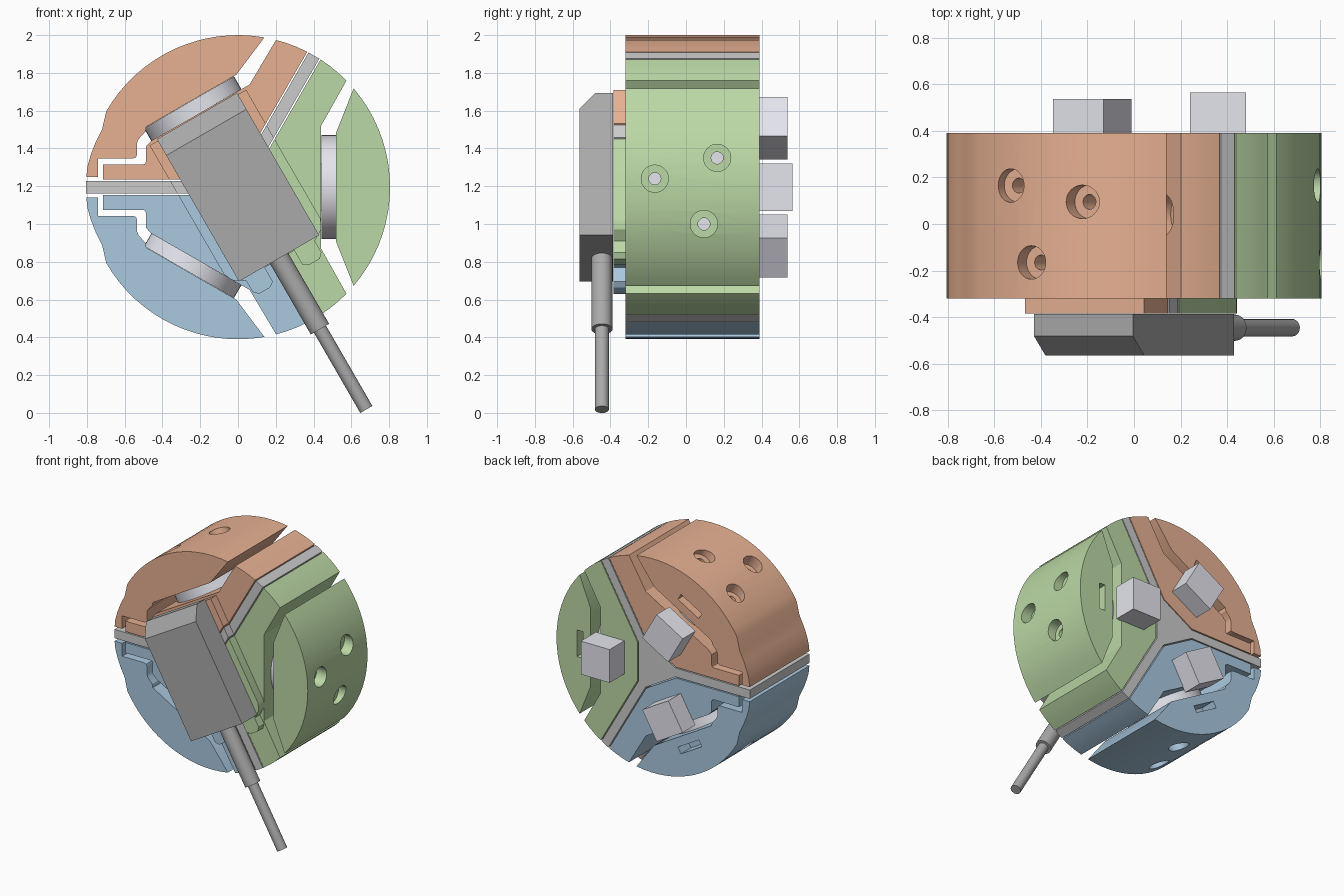
import bpy, bmesh
from math import sin, cos, radians, pi
from mathutils import Vector

if "Cube" in bpy.data.objects:
    bpy.data.objects.remove(bpy.data.objects["Cube"])

ZC, R = 1.195, 0.805          # body centre height and radius
Y0, Y1 = -0.32, 0.39          # front and back of the body
S3 = 3 ** 0.5


def material(name, rgb):
    m = bpy.data.materials.new(name)
    m.diffuse_color = (*rgb, 1)
    m.use_nodes = True
    m.node_tree.nodes["Principled BSDF"].inputs["Base Color"].default_value = m.diffuse_color
    return m


ORANGE = material("orange", (0.80, 0.44, 0.29))
GREEN = material("green", (0.50, 0.69, 0.38))
BLUE = material("blue", (0.40, 0.58, 0.74))
SILVER = material("silver", (0.78, 0.78, 0.85))
GREY = material("grey", (0.52, 0.52, 0.52))
DARK = material("dark_grey", (0.40, 0.40, 0.40))


def finish(name, bm, mat):
    bmesh.ops.recalc_face_normals(bm, faces=bm.faces)
    me = bpy.data.meshes.new(name)
    bm.to_mesh(me)
    bm.free()
    ob = bpy.data.objects.new(name, me)
    bpy.context.collection.objects.link(ob)
    if mat:
        me.materials.append(mat)
    return ob


def extrude(name, pts, vec, mat=None):
    """Solid from a planar 3D outline swept along vec."""
    bm = bmesh.new()
    f = bm.faces.new([bm.verts.new(p) for p in pts])
    r = bmesh.ops.extrude_face_region(bm, geom=[f])
    vs = [g for g in r["geom"] if isinstance(g, bmesh.types.BMVert)]
    bmesh.ops.translate(bm, verts=vs, vec=vec)
    return finish(name, bm, mat)


def prism(name, pts, y0, y1, mat=None):
    return extrude(name, [(x, y0, z + ZC) for x, z in pts], (0, y1 - y0, 0), mat)


def cyl(name, a, b, r, mat=None, n=32):
    a, b = Vector(a), Vector(b)
    q = Vector((0, 0, 1)).rotation_difference(b - a)
    ring = [a + q @ Vector((r * cos(2 * pi * i / n), r * sin(2 * pi * i / n), 0)) for i in range(n)]
    return extrude(name, ring, b - a, mat)


def boolean(ob, cutter, op="DIFFERENCE", keep=False):
    m = ob.modifiers.new("cut", "BOOLEAN")
    m.operation, m.solver, m.object = op, "EXACT", cutter
    bpy.context.view_layer.objects.active = ob
    bpy.ops.object.modifier_apply(modifier=m.name)
    if not keep:
        bpy.data.objects.remove(cutter)


def rot(p, deg):
    a = radians(deg)
    return (p[0] * cos(a) - p[1] * sin(a), p[0] * sin(a) + p[1] * cos(a))


def arc(a0, a1, n):
    return [rot((R, 0), a0 + (a1 - a0) * i / n) for i in range(n + 1)]


def sp(s, p):
    """Sensor frame: s runs down the cable, p across it."""
    return (0.5 * s + S3 / 2 * p, -S3 / 2 * s + 0.5 * p)


# Sector outlines (relative to the body centre)
H = 0.13
HT = S3 * H - 0.082
inner_green = ([(H, HT), (H, -HT)] + arc(-57.1, -44.5, 3) + [(0.44, -0.325), (0.44, 0.325)]
               + arc(44.5, 57.1, 3))
outer_green = arc(-40.5, 40.5, 18) + [(0.52, 0.29), (0.52, -0.29)]

inner_orange = ([rot(p, 120) for p in [(H, HT), (H, -HT)] + arc(-57.1, -44.5, 3) + [(0.44, -0.325)]]
                + [(-0.46, 0.245), (-0.487, 0.215), (-0.487, 0.137), (-0.491, 0.125), (-0.503, 0.12),
                   (-0.714, 0.12), (-0.714, 0.041)])
outer_orange = (arc(80, 150, 16)
                + [(-0.72, 0.305), (-0.755, 0.235), (-0.78, 0.17), (-0.797, 0.11), (-0.803, 0.055),
                   (-0.74, 0.055), (-0.74, 0.152), (-0.556, 0.152), (-0.54, 0.158), (-0.534, 0.172),
                   (-0.534, 0.235), (-0.526, 0.255), (-0.49, 0.295)]
                + [rot((0.52, 0.26), 120), rot((0.52, -0.29), 120)])


def flip(pts):
    return [(x, -z) for x, z in pts]


# Y-shaped divider
HG = 0.122
GT = S3 * HG - 0.066
divider_pts = [rot(p, a) for a in (0, 120, 240)
               for p in (rot((R, 0), -57.65), (HG, -GT), (HG, GT), rot((R, 0), 57.65))]
divider = prism("divider", divider_pts, Y0, Y1, GREY)

# Front mounting pad, shared outline clipped to each sector
half = [(-0.425, 0.295), (0.36, 0.295), (0.41, 0.275), (0.45, 0.21), (0.52, 0.21), (0.545, 0.185),
        (0.545, 0.12), (0.525, 0.09), (0.44, 0.09)]
pad_outline = [sp(s, p) for s, p in half] + [sp(s, -p) for s, p in reversed(half)]
pad_cutter = prism("pad_cutter", pad_outline, -0.385, Y0 + 0.01)
pad_cutter.hide_render = True


def pad(name, pts, mat):
    boolean(prism(name, pts, -0.45, -0.25, mat), pad_cutter, "INTERSECT", keep=True)


pad("divider_pad", divider_pts, GREY)

sectors = [
    ("right", 0, inner_green, outer_green, GREEN, 0.565),
    ("upper", 120, inner_orange, outer_orange, ORANGE, 0.537),
    ("lower", 240, flip(inner_orange), flip(outer_orange), BLUE, 0.537),
]
for name, ang, inner, outer, mat, cube_back in sectors:
    def loc(x, t, y):
        px, pz = rot((x, t), ang)
        return (px, y, pz + ZC)

    # Fixed inner block and its pad
    block = prism(name + "_inner_block", inner, Y0, Y1, mat)
    pad(name + "_pad", inner, mat)
    if name == "upper":
        # Access hole in the gap wall
        x, z = 0.115, 0.655
        boolean(block, cyl("hole_cutter", (x - 0.087, 0.04, z + ZC + 0.05),
                           (x + 0.087, 0.04, z + ZC - 0.05), 0.09))

    # Outer shell with counterbored screw holes and a slot in the back
    shell = prism(name + "_outer_shell", outer, Y0, Y1, mat)
    for y, t in ((-0.165, 0.045), (0.165, 0.155), (0.095, -0.195)):
        boolean(shell, cyl("bore_cutter", loc(0.72, t, y), loc(0.9, t, y), 0.072))
        boolean(shell, cyl("screw_cutter", loc(0.45, t, y), loc(0.9, t, y), 0.032, n=20))
    slot = [rot(p, ang) for p in ((0.585, -0.1), (0.635, -0.1), (0.635, 0.1), (0.585, 0.1))]
    boolean(shell, prism("slot_cutter", slot, Y1 - 0.12, Y1 + 0.05))

    # Load disc in the gap and connector cube on the back
    cyl(name + "_load_disc", loc(0.441, 0, 0.035), loc(0.519, 0, 0.035), 0.275, SILVER, 48)
    cube = [rot(p, ang) for p in ((0.24, -0.125), (0.48, -0.125), (0.48, 0.125), (0.24, 0.125))]
    prism(name + "_connector_cube", cube, Y1 - 0.005, cube_back, SILVER)

bpy.data.objects.remove(pad_cutter)

# Sensor body with a chamfered top end
side = [(-0.435, -0.387), (-0.435, -0.48), (-0.335, -0.565), (0.435, -0.565), (0.435, -0.387)]
body = []
for s, y in side:
    x, z = sp(s, -0.245)
    body.append((x, y, z + ZC))
across = sp(0, 0.49)
extrude("sensor_body", body, (across[0], 0, across[1]), DARK)


# Cable gland and cable
def on_axis(s):
    x, z = sp(s, 0)
    return (x, -0.445, z + ZC)


cyl("cable_gland", on_axis(0.42), on_axis(0.868), 0.056, DARK)
cyl("cable", on_axis(0.86), on_axis(1.359), 0.037, DARK)

# Smooth curved walls, keep hard edges
bpy.ops.object.select_all(action="SELECT")
bpy.ops.object.shade_smooth_by_angle(angle=radians(25))
